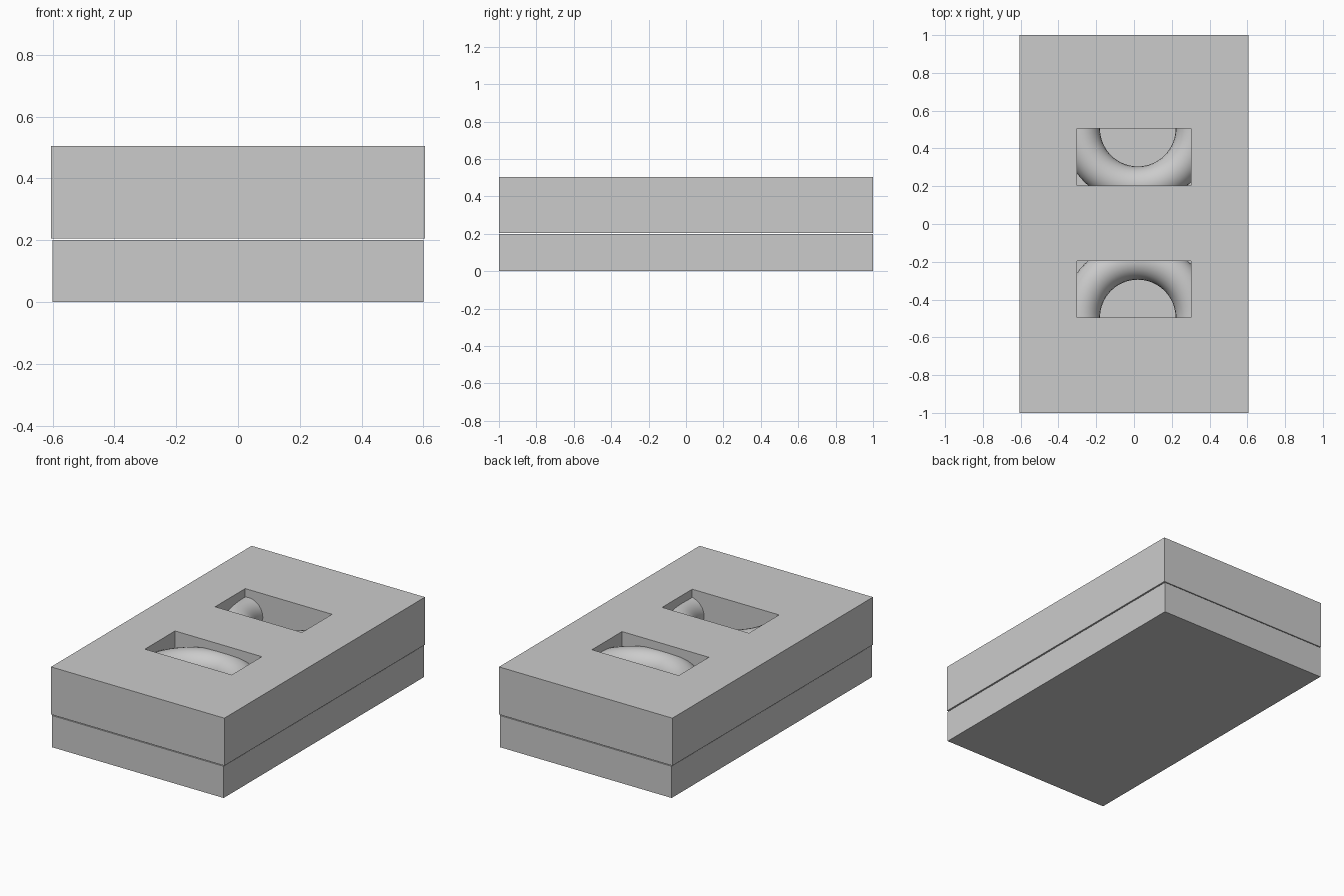
import bpy

if "Cube" in bpy.data.objects:
    bpy.data.objects.remove(bpy.data.objects["Cube"])


def box(name, x, y, z):
    """Box from (min, max) ranges on each axis."""
    ranges = (x, y, z)
    bpy.ops.mesh.primitive_cube_add(size=1)
    ob = bpy.context.object
    ob.name = name
    ob.location = [(a + b) / 2 for a, b in ranges]
    ob.scale = [b - a for a, b in ranges]
    bpy.ops.object.transform_apply(location=True, rotation=False, scale=True)
    return ob


# lower half of the case
box("case_base", (-0.6, 0.6), (-1, 1), (0, 0.2))

# upper half of the case, separated by a thin gap
cover = box("case_cover", (-0.605, 0.605), (-1, 1), (0.205, 0.505))

for label, y0, y1, reel_y in (("rear", 0.205, 0.505, 0.505),
                              ("front", -0.495, -0.195, -0.495)):
    # window opening through the cover
    cutter = box(label + "_window_cutter", (-0.303, 0.303), (y0, y1), (0.1, 0.6))
    cutter.hide_render = True
    mod = cover.modifiers.new(label + "_window", 'BOOLEAN')
    mod.operation = 'DIFFERENCE'
    mod.solver = 'EXACT'
    mod.object = cutter
    bpy.context.view_layer.objects.active = cover
    bpy.ops.object.modifier_apply(modifier=mod.name)
    bpy.data.objects.remove(cutter)

    # reel ring half seen through the window
    bpy.ops.mesh.primitive_torus_add(location=(0.02, reel_y, 0.355),
                                     major_radius=0.3, minor_radius=0.1,
                                     major_segments=64, minor_segments=24)
    reel = bpy.context.object
    reel.name = label + "_reel"
    bpy.ops.object.shade_smooth()
